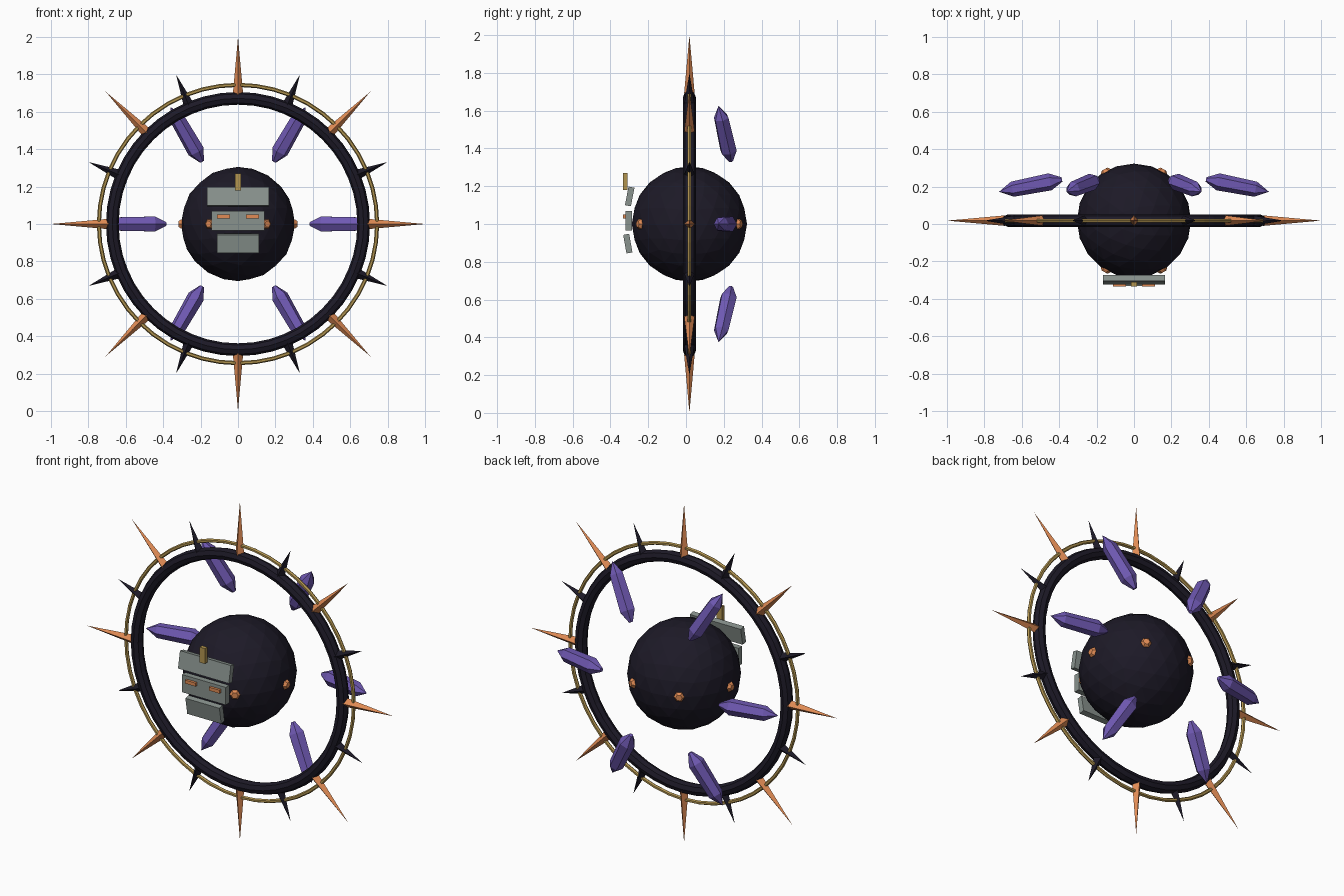
import bpy, bmesh
from math import cos, sin, radians, tau
from mathutils import Vector

if "Cube" in bpy.data.objects:
    bpy.data.objects.remove(bpy.data.objects["Cube"])

CENTRE = Vector((0, 0.018, 1.0))


def material(name, rgb):
    m = bpy.data.materials.new(name)
    m.diffuse_color = (*rgb, 1)
    m.use_nodes = True
    m.node_tree.nodes["Principled BSDF"].inputs["Base Color"].default_value = m.diffuse_color
    return m


DARK = material("dark_stone", (0.012, 0.010, 0.020))
COPPER = material("copper", (0.75, 0.26, 0.09))
GOLD = material("gold", (0.45, 0.30, 0.08))
VIOLET = material("violet", (0.16, 0.10, 0.45))
PLATE = material("plate", (0.25, 0.29, 0.27))


def finish(name, mat):
    ob = bpy.context.object
    ob.name = name
    ob.data.materials.append(mat)
    return ob


def lathe(name, profile, sides, start, direction, mat):
    """Faceted solid from (distance, radius) pairs along a direction."""
    bm = bmesh.new()
    rot = Vector(direction).to_track_quat('Z', 'Y')
    rings = []
    for h, r in profile:
        pts = [(0, 0, h)] if r == 0 else [
            (r * cos(tau * i / sides), r * sin(tau * i / sides), h) for i in range(sides)]
        rings.append([bm.verts.new(rot @ Vector(p) + start) for p in pts])
    for a, b in zip(rings, rings[1:]):
        for i in range(sides):
            j = (i + 1) % sides
            if len(b) == 1:
                bm.faces.new((a[i], a[j], b[0]))
            else:
                bm.faces.new((a[i], a[j], b[j], b[i]))
    for ring in (rings[0], rings[-1]):
        if len(ring) > 1:
            bm.faces.new(ring)
    bmesh.ops.recalc_face_normals(bm, faces=bm.faces)
    mesh = bpy.data.meshes.new(name)
    bm.to_mesh(mesh)
    bm.free()
    mesh.materials.append(mat)
    ob = bpy.data.objects.new(name, mesh)
    bpy.context.collection.objects.link(ob)
    return ob


def box(name, loc, size, mat, tilt=0):
    bpy.ops.mesh.primitive_cube_add(size=1, location=loc, rotation=(radians(tilt), 0, 0))
    bpy.context.object.scale = size
    return finish(name, mat)


def radial(deg):
    return Vector((cos(radians(deg)), 0, sin(radians(deg))))


# Core and the two upright rings
bpy.ops.mesh.primitive_ico_sphere_add(subdivisions=3, radius=0.305, location=CENTRE)
finish("core", DARK)
for name, major, minor, sides, mat in (("outer_ring", 0.672, 0.034, 8, DARK),
                                       ("thin_ring", 0.744, 0.011, 6, GOLD)):
    bpy.ops.mesh.primitive_torus_add(major_radius=major, minor_radius=minor, major_segments=48,
                                     minor_segments=sides, location=CENTRE,
                                     rotation=(radians(90), 0, 0))
    finish(name, mat)

# Long copper spikes alternating with short dark ones
for k in range(8):
    d = radial(45 * k)
    lathe(f"long_spike_{k}", [(0, 0.028), (0.31, 0)], 4, CENTRE + d * 0.69, d, COPPER)
    d = radial(45 * k + 22.5)
    lathe(f"short_spike_{k}", [(0, 0.029), (0.185, 0)], 4, CENTRE + d * 0.68, d, DARK)

# Floating crystals behind the ring and studs round the core
for k in range(6):
    d = radial(60 * k)
    inner = Vector((0, 0.238, 1)) + d * 0.385
    outer = Vector((0, 0.172, 1)) + d * 0.722
    lathe(f"crystal_{k}", [(0, 0.012), (0.065, 0.046), (0.27, 0.041), (0.343, 0)],
          6, inner, outer - inner, VIOLET)
    d = Vector((cos(radians(60 * k)), sin(radians(60 * k)), 0))
    lathe(f"stud_{k}", [(0, 0.03), (0.018, 0.029), (0.032, 0.018)],
          6, CENTRE + d * 0.285, d, COPPER)

# Face plates, eyes and brow horn
box("brow_plate", (0, -0.298, 1.146), (0.332, 0.032, 0.1), PLATE, -11)
box("cheek_plate", (0, -0.302, 1.017), (0.286, 0.034, 0.104), PLATE)
box("jaw_plate", (0, -0.308, 0.896), (0.222, 0.032, 0.1), PLATE, 10)
for side, x in (("left", -0.078), ("right", 0.078)):
    box(f"{side}_eye", (x, -0.322, 1.04), (0.068, 0.024, 0.02), COPPER)
box("brow_horn", (0, -0.322, 1.225), (0.034, 0.024, 0.09), GOLD)
